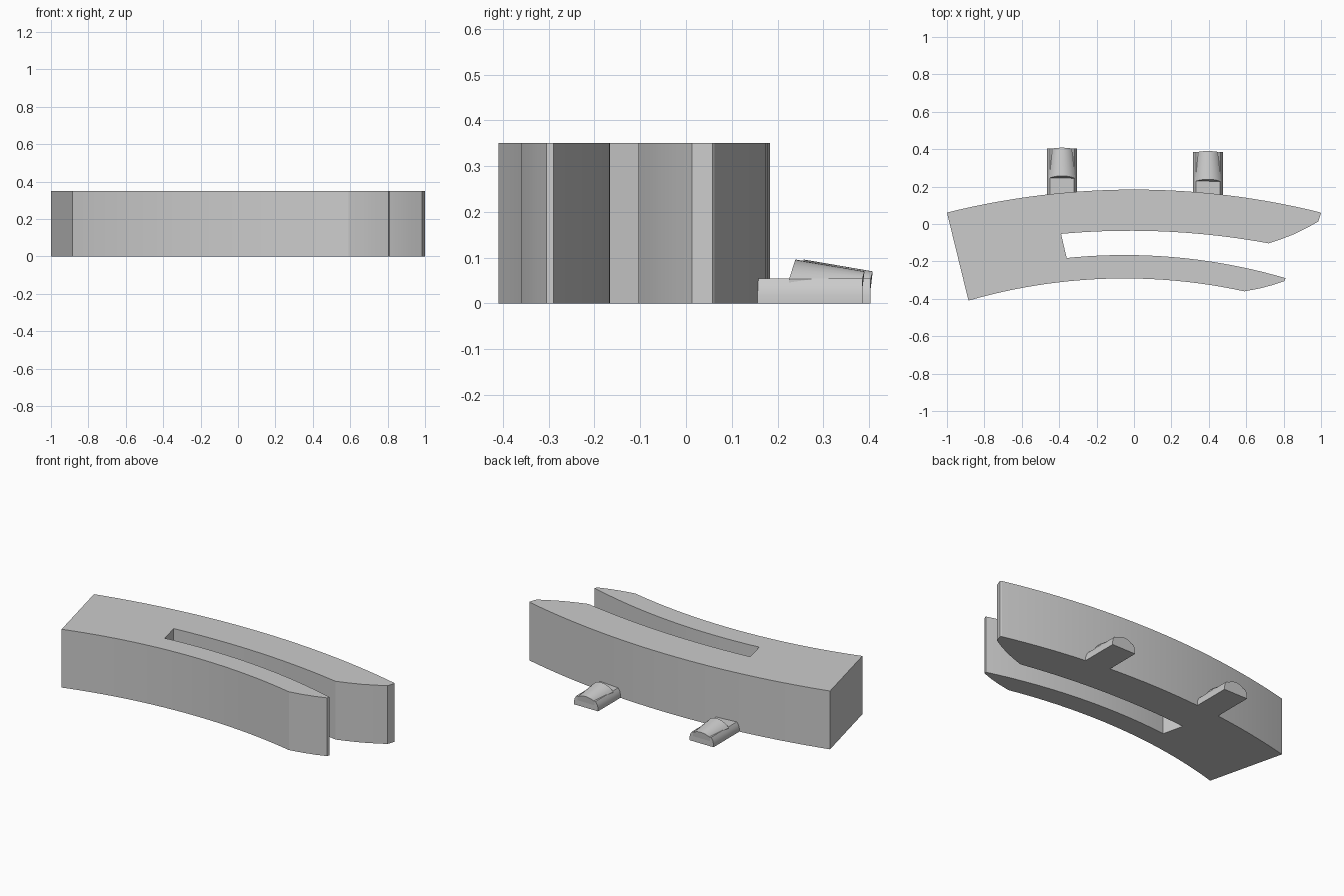
import bpy, bmesh, math

if "Cube" in bpy.data.objects:
    bpy.data.objects.remove(bpy.data.objects["Cube"])

grey = bpy.data.materials.new("plain grey")
grey.diffuse_color = (0.6, 0.6, 0.6, 1)
grey.use_nodes = True
grey.node_tree.nodes["Principled BSDF"].inputs["Base Color"].default_value = grey.diffuse_color


def finish(name, bm):
    bmesh.ops.recalc_face_normals(bm, faces=bm.faces[:])
    me = bpy.data.meshes.new(name)
    bm.to_mesh(me)
    bm.free()
    me.materials.append(grey)
    me.shade_smooth()
    me.set_sharp_from_angle(angle=math.radians(20))
    ob = bpy.data.objects.new(name, me)
    bpy.context.collection.objects.link(ob)
    return ob


def loft(name, first, last):
    """Closed solid between two matching rings."""
    bm = bmesh.new()
    a = [bm.verts.new(p) for p in first]
    b = [bm.verts.new(p) for p in last]
    n = len(a)
    bm.faces.new(a)
    bm.faces.new(b)
    for i in range(n):
        j = (i + 1) % n
        bm.faces.new((a[i], a[j], b[j], b[i]))
    return finish(name, bm)


def arc(x0, x1, cx, top, r, n=20):
    """Points on a circle whose highest point is (cx, top)."""
    xs = [x0 + (x1 - x0) * i / n for i in range(n + 1)]
    return [(x, top - r + math.sqrt(r * r - (x - cx) ** 2)) for x in xs]


# curved body with an open slot between two pointed prongs
outline = arc(-1.0, 0.995, 0.0, 0.184, 4.13, 28)
outline += [(1.0, 0.058), (0.985, 0.013), (0.93, -0.018), (0.86, -0.053), (0.79, -0.08)]
outline += arc(0.72, -0.39, -0.02, -0.036, 4.1)
outline += arc(-0.36, 0.81, -0.05, -0.166, 3.06)
outline += [(0.805, -0.305), (0.74, -0.327), (0.67, -0.345)]
outline += arc(0.59, -0.885, -0.05, -0.291, 3.0, 24)
loft("curved_body", [(x, y, 0) for x, y in outline], [(x, y, 0.35) for x, y in outline])


def cap_ring(cx, y_low, y_top, half, z_top):
    """Arched section, leaning so its crown sits further out than its foot."""
    z0 = 0.053
    h = z_top - z0
    r = (half * half + h * h) / (2 * h)
    a = math.asin(half / r)
    pts = []
    for i in range(13):
        t = -a + 2 * a * i / 12
        z = z_top - r + r * math.cos(t)
        pts.append((cx + r * math.sin(t), y_low + (y_top - y_low) * (z - z0) / h, z))
    return pts + [(cx + half, y_low, 0.03), (cx - half, y_low, 0.03)]


# two pegs on the back: bevelled base with a sloping arched cap
section = [(-0.08, 0), (-0.08, 0.018), (-0.075, 0.038), (-0.064, 0.055),
           (0.064, 0.055), (0.075, 0.038), (0.08, 0.018), (0.08, 0)]
for side, cx, dy in (("left", -0.385, 0.018), ("right", 0.395, 0.0)):
    loft(side + "_peg_base", [(cx + x, 0.152, z) for x, z in section],
         [(cx + x, 0.385 + dy, z) for x, z in section])
    loft(side + "_peg_cap", cap_ring(cx, 0.225 + dy, 0.239 + dy, 0.07, 0.096),
         cap_ring(cx, 0.385 + dy, 0.39 + dy, 0.055, 0.07))
